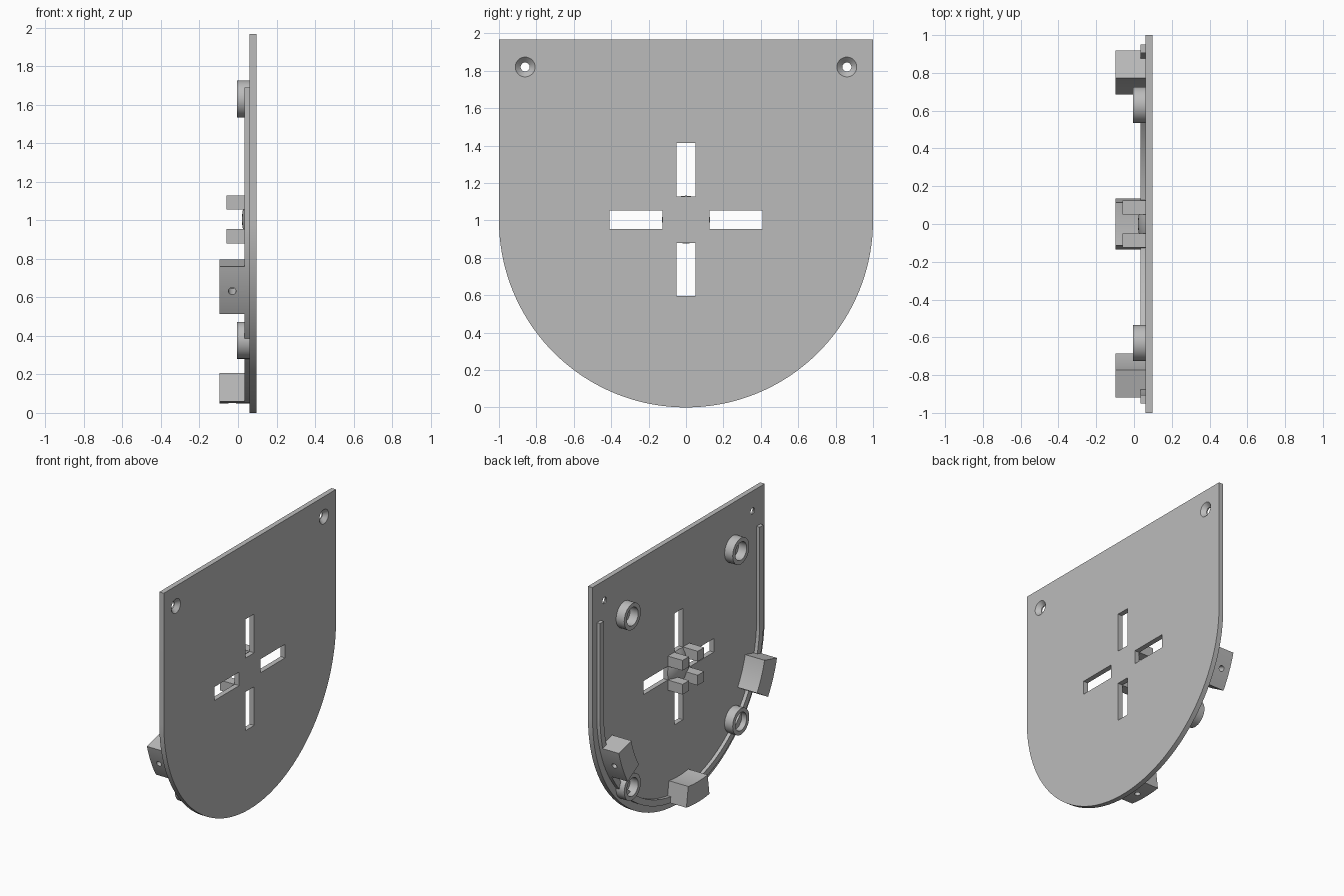
import bpy, bmesh
from math import sin, cos, pi, radians
from mathutils import Matrix, Vector

cube = bpy.data.objects.get("Cube")
if cube:
    bpy.data.objects.remove(cube)

grey = bpy.data.materials.new("light grey")
grey.use_nodes = True
colour = (0.5, 0.5, 0.5, 1)
grey.diffuse_color = colour
grey.node_tree.nodes["Principled BSDF"].inputs["Base Color"].default_value = colour

BACK, FACE = 0.06, 0.097      # inner and outer sides of the plate
CZ = 1.0                      # height of the round end's centre


def finish(name, bm):
    bmesh.ops.recalc_face_normals(bm, faces=bm.faces[:])
    mesh = bpy.data.meshes.new(name)
    bm.to_mesh(mesh)
    bm.free()
    mesh.materials.append(grey)
    obj = bpy.data.objects.new(name, mesh)
    bpy.context.collection.objects.link(obj)
    return obj


def prism(name, outline, x0, x1):
    """Extrude a (y, z) outline along x."""
    bm = bmesh.new()
    face = bm.faces.new([bm.verts.new((x0, y, z)) for y, z in outline])
    ext = bmesh.ops.extrude_face_region(bm, geom=[face])["geom"]
    moved = [v for v in ext if isinstance(v, bmesh.types.BMVert)]
    bmesh.ops.translate(bm, verts=moved, vec=(x1 - x0, 0, 0))
    return finish(name, bm)


def box(name, y, z, w, h, x0, x1):
    w, h = w / 2, h / 2
    return prism(name, [(y - w, z - h), (y + w, z - h), (y + w, z + h), (y - w, z + h)], x0, x1)


def arc(r, a0, a1, n):
    steps = [radians(a0 + (a1 - a0) * i / n) for i in range(n + 1)]
    return [(r * cos(a), CZ + r * sin(a)) for a in steps]


def rod(name, start, end, r0, r1, n=32):
    start, end = Vector(start), Vector(end)
    d = end - start
    turn = d.to_track_quat('Z', 'Y').to_matrix().to_4x4()
    bm = bmesh.new()
    bmesh.ops.create_cone(bm, cap_ends=True, segments=n, radius1=r0, radius2=r1,
                          depth=d.length, matrix=Matrix.Translation((start + end) / 2) @ turn)
    return finish(name, bm)


def cut(obj, cutters):
    for c in cutters:
        mod = obj.modifiers.new("cut", 'BOOLEAN')
        mod.operation, mod.solver, mod.object = 'DIFFERENCE', 'EXACT', c
        bpy.context.view_layer.objects.active = obj
        bpy.ops.object.modifier_apply(modifier=mod.name)
        bpy.data.objects.remove(c)


def smooth(obj):
    bpy.ops.object.select_all(action='DESELECT')
    obj.select_set(True)
    bpy.context.view_layer.objects.active = obj
    bpy.ops.object.shade_smooth_by_angle(angle=radians(30))


# Plate with a round lower end, cross slots and countersunk screw holes
plate = prism("plate", arc(1, 180, 360, 72) + [(1, 1.967), (-1, 1.967)], BACK, FACE)
cutters = []
for s in (-1, 1):
    cutters.append(box("slot_cutter", s * 0.267, 1.004, 0.285, 0.1, 0, 0.2))
    cutters.append(box("slot_cutter", 0, 1.004 + s * 0.267, 0.1, 0.285, 0, 0.2))
    cutters.append(rod("hole_cutter", (0, s * 0.86, 1.82), (0.2, s * 0.86, 1.82), 0.024, 0.024))
    cutters.append(rod("sink_cutter", (0.068, s * 0.86, 1.82), (0.098, s * 0.86, 1.82), 0.024, 0.054))
cut(plate, cutters)
smooth(plate)

# Raised lip following the edge
lip = prism("lip", [(-0.95, 1.69)] + arc(0.95, 180, 360, 72) + [(0.95, 1.69), (0.905, 1.69)]
            + arc(0.905, 360, 180, 72) + [(-0.905, 1.69)], 0.034, BACK)
smooth(lip)

# Curved rim blocks with a blind radial hole
for name, mid in (("bottom_block", 270), ("left_block", 337.2), ("right_block", 202.8)):
    block = prism(name, arc(0.95, mid - 8.1, mid + 8.1, 10)
                  + arc(0.8, mid + 8.1, mid - 8.1, 10), -0.097, BACK)
    a = radians(mid)
    ends = [(-0.03, r * cos(a), CZ + r * sin(a)) for r in (0.87, 1.0)]
    cut(block, [rod("pin_cutter", ends[0], ends[1], 0.02, 0.02, 24)])
    smooth(block)

# Hollow round bosses and square centre posts
for s in (-1, 1):
    for z in (0.377, 1.63):
        y = s * 0.63
        boss = rod("boss", (-0.006, y, z), (BACK, y, z), 0.096, 0.096, 48)
        cut(boss, [rod("bore_cutter", (-0.1, y, z), (0.2, y, z), 0.066, 0.066, 48)])
        smooth(boss)
    for t in (-1, 1):
        box("centre_post", s * 0.088, 1.004 + t * 0.088, 0.075, 0.075, -0.06, BACK)

# Shallow dome between the posts
bm = bmesh.new()
rings = 6
R = 0.225
span = 0.605
rows = []
for i in range(1, rings + 1):
    a = span * i / rings
    x, r = 0.02 + R * (1 - cos(a)), R * sin(a)
    rows.append([bm.verts.new((x, r * cos(k * pi / 24), 1.004 + r * sin(k * pi / 24)))
                 for k in range(48)])
tip = bm.verts.new((0.02, 0, 1.004))
for k in range(48):
    j = (k + 1) % 48
    bm.faces.new((tip, rows[0][k], rows[0][j]))
    for a, b in zip(rows, rows[1:]):
        bm.faces.new((a[k], b[k], b[j], a[j]))
bm.faces.new(rows[-1])
smooth(finish("centre_dome", bm))
